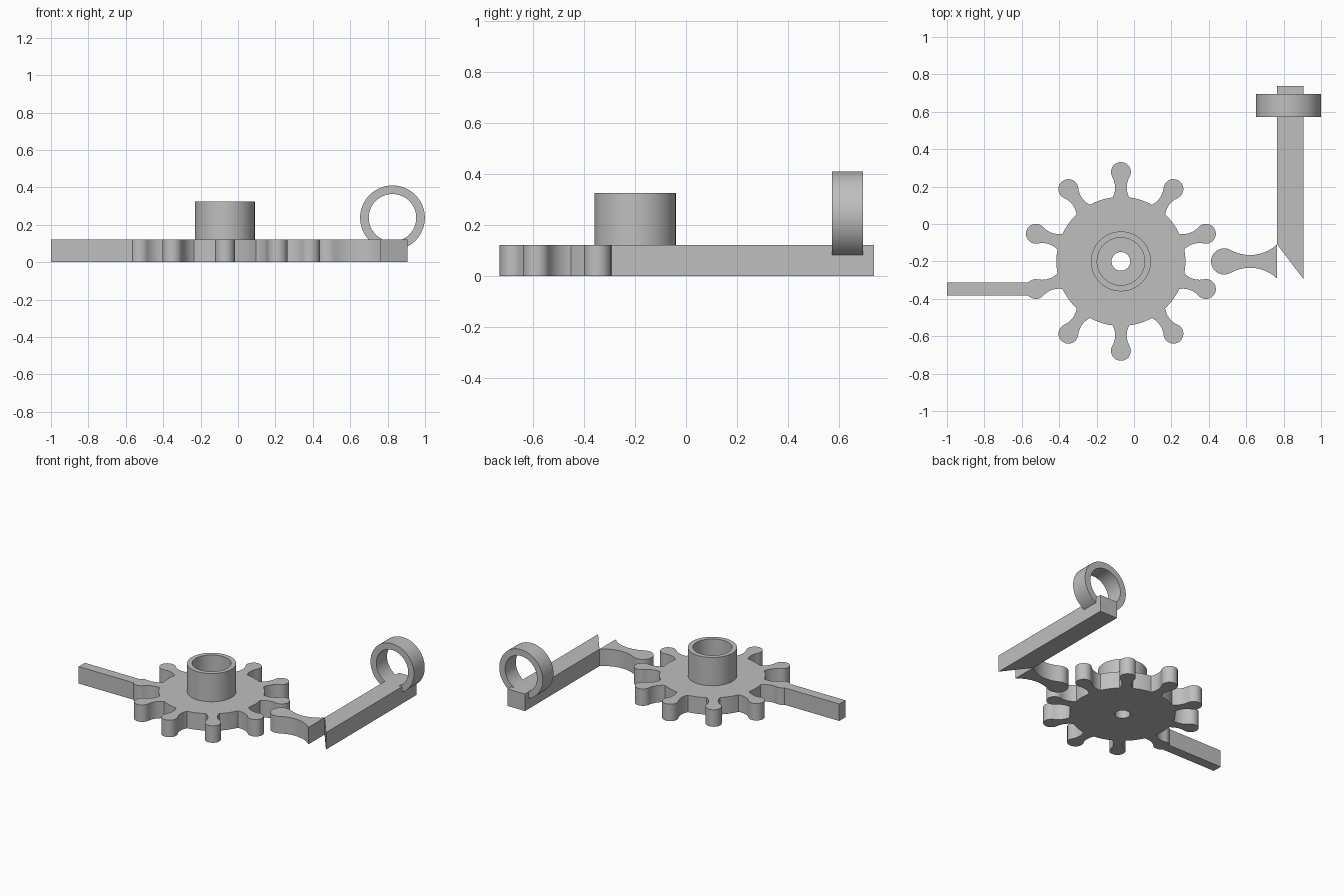
import bpy, bmesh
from math import sin, cos, pi, atan2, asin, sqrt, radians
from mathutils import Vector, Matrix

if "Cube" in bpy.data.objects:
    bpy.data.objects.remove(bpy.data.objects["Cube"])

grey = bpy.data.materials.new("plain grey")
grey.use_nodes = True
colour = (0.52, 0.52, 0.52, 1)
grey.diffuse_color = colour
grey.node_tree.nodes["Principled BSDF"].inputs["Base Color"].default_value = colour

THICK = 0.122


def arc(cx, cy, r, a0, a1, n):
    return [Vector((cx + r * cos(a0 + (a1 - a0) * i / n),
                    cy + r * sin(a0 + (a1 - a0) * i / n))) for i in range(n + 1)]


def circle(cx, cy, r, n=96):
    return arc(cx, cy, r, 0, 2 * pi, n)[:-1]


def select(obj):
    bpy.ops.object.select_all(action='DESELECT')
    obj.select_set(True)
    bpy.context.view_layer.objects.active = obj


def smooth(obj):
    select(obj)
    bpy.ops.object.shade_smooth_by_angle(angle=radians(32))


def plate(name, loops, z0, z1, matrix=Matrix()):
    """Extrude closed outlines (inner loops become holes) from z0 to z1."""
    curve = bpy.data.curves.new(name, 'CURVE')
    curve.dimensions = '2D'
    curve.fill_mode = 'BOTH'
    curve.extrude = (z1 - z0) / 2
    for loop in loops:
        spline = curve.splines.new('POLY')
        spline.points.add(len(loop) - 1)
        for point, p in zip(spline.points, loop):
            point.co = (p.x, p.y, 0, 1)
        spline.use_cyclic_u = True
    obj = bpy.data.objects.new(name, curve)
    bpy.context.collection.objects.link(obj)
    select(obj)
    bpy.ops.object.convert(target='MESH')
    obj = bpy.context.view_layer.objects.active
    obj.name = name
    bm = bmesh.new()
    bm.from_mesh(obj.data)
    bmesh.ops.remove_doubles(bm, verts=bm.verts, dist=1e-5)
    bmesh.ops.translate(bm, verts=bm.verts, vec=(0, 0, (z0 + z1) / 2))
    bmesh.ops.transform(bm, verts=bm.verts, matrix=matrix)
    bmesh.ops.recalc_face_normals(bm, faces=bm.faces)
    bm.to_mesh(obj.data)
    bm.free()
    obj.data.materials.clear()
    obj.data.materials.append(grey)
    smooth(obj)
    return obj


def knob(ball_x, ball_r, neck_x, neck_half, base_x):
    """Outline of a round-tipped tooth along +x, from -y base to +y base."""
    dx = ball_x - neck_x
    f = (dx * dx + neck_half ** 2 - ball_r ** 2) / (2 * (ball_r - neck_half))
    cy = neck_half + f
    start = pi + asin((neck_x - base_x) / f) - pi / 2
    start = -pi / 2 - asin((neck_x - base_x) / f)
    end = atan2(-cy, dx)
    upper = arc(neck_x, cy, f, start, end, 10)
    side = [Vector((p.x, -p.y)) for p in upper]
    touch = atan2(cy, -dx)
    tip = arc(ball_x, 0, ball_r, -touch, touch, 24)
    return side[:-1] + tip + upper[-2::-1]


# Gear plate: ten round-tipped teeth, one carrying the straight lever
gx, gy, disc_r = -0.07, -0.2, 0.345
tooth = knob(0.478, 0.053, 0.395, 0.031, 0.342)
half = atan2(tooth[-1].y, tooth[-1].x)
step = 2 * pi / 10
lever_half = 0.035
outline = []
for k in range(10):
    a = pi / 2 + k * step
    turn = Matrix.Rotation(a, 2)
    points = [turn @ p + Vector((gx, gy)) for p in tooth]
    if k == 3:
        c = turn @ Vector((0.478, 0)) + Vector((gx, gy))
        hit = [i for i, p in enumerate(points)
               if p.x < c.x and abs(p.y - c.y) < lever_half]
        top, low = c.y + lever_half, c.y - lever_half
        x = c.x - sqrt(0.053 ** 2 - lever_half ** 2)
        lever = [Vector(v) for v in ((x, top), (-1, top), (-1, low), (x, low))]
        points = points[:hit[0]] + lever + points[hit[-1] + 1:]
    outline += points
    outline += arc(gx, gy, disc_r, a + half, a + step - half, 8)[1:-1]
plate("gear_with_lever", [outline, circle(gx, gy, 0.05, 48)], 0, THICK)

# Hollow hub on the gear
plate("hub", [circle(gx, gy, 0.16), circle(gx, gy, 0.127)], THICK, 0.325)

# L-shaped arm with a round-tipped pawl facing the gear
left, right, front, back = 0.765, 0.905, -0.293, 0.737
pawl = [Vector((-p.x, p.y - 0.2)) for p in knob(-0.482, 0.07, -0.62, 0.034, -left)]
corners = [Vector(v) for v in ((left, back), (right, back), (right, front))]
arm = plate("pawl_arm", [pawl[::-1] + corners], 0, THICK)

# Upright ring sunk into the arm near its back end
upright = Matrix.Rotation(pi / 2, 4, 'X')
ring = plate("ring", [circle(0.826, 0.237, 0.173), circle(0.826, 0.237, 0.127)],
             -0.695, -0.573, upright)
cut = ring.modifiers.new("trim", 'BOOLEAN')
cut.operation = 'DIFFERENCE'
cut.solver = 'EXACT'
cut.object = arm
select(ring)
bpy.ops.object.modifier_apply(modifier=cut.name)
smooth(ring)
